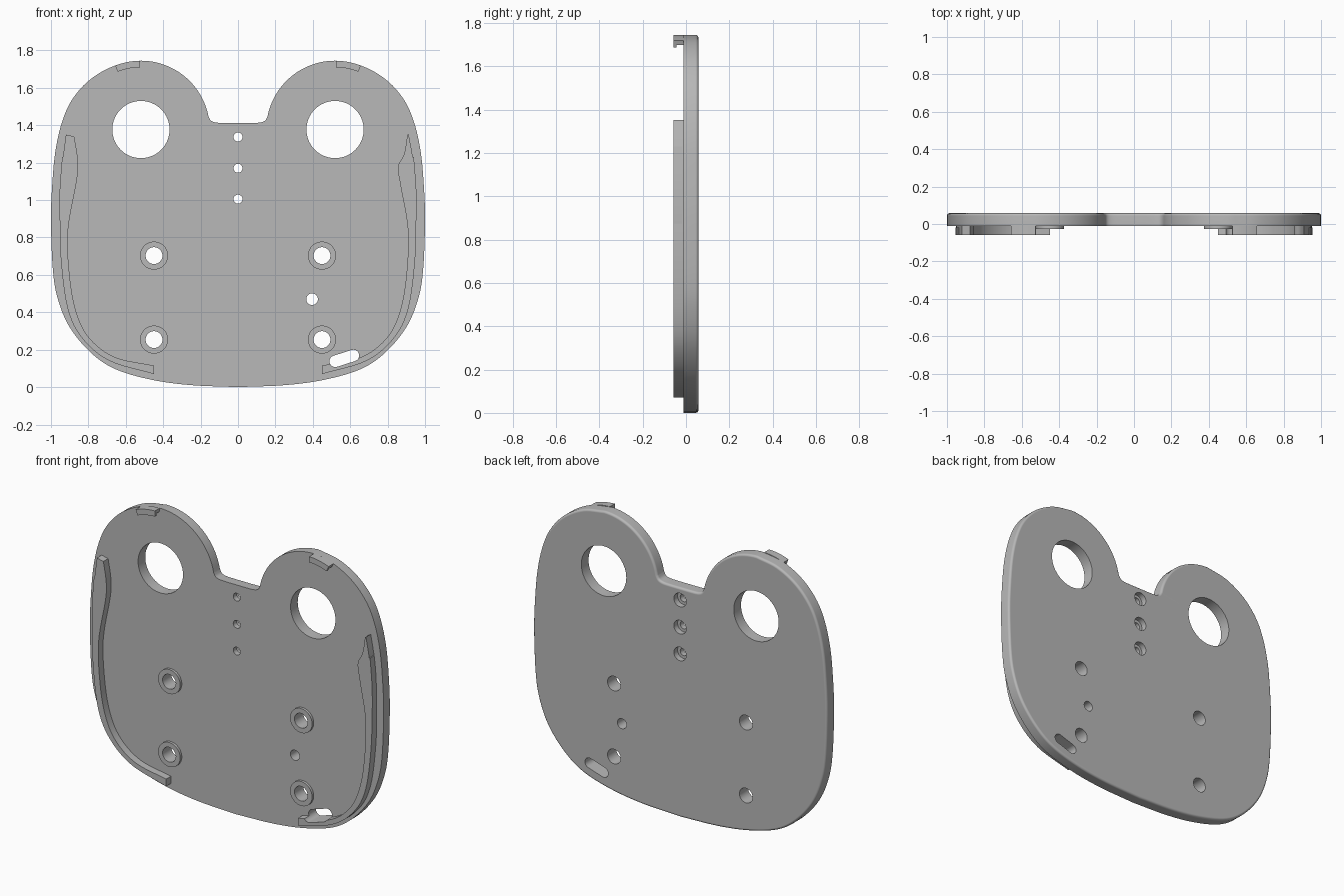
import bpy, bmesh
from math import sin, cos, radians, pi
from mathutils import Vector

if "Cube" in bpy.data.objects:
    bpy.data.objects.remove(bpy.data.objects["Cube"])

GREY = (0.48, 0.48, 0.48, 1)
grey = bpy.data.materials.new("plain grey")
grey.use_nodes = True
grey.diffuse_color = GREY
grey.node_tree.nodes["Principled BSDF"].inputs["Base Color"].default_value = GREY

BACK, FACE, RIM = 0.058, -0.012, -0.058   # depths of plate back, plate face, rib tops


def spline(pts, steps=6):
    """Smooth open path through the points (x, z)."""
    p = [Vector(q) for q in pts]
    p = [2 * p[0] - p[1]] + p + [2 * p[-1] - p[-2]]
    out = []
    for a, b, c, d in zip(p, p[1:], p[2:], p[3:]):
        for i in range(steps):
            t = i / steps
            out.append(0.5 * (2 * b + (c - a) * t + (2 * a - 5 * b + 4 * c - d) * t ** 2
                              + (3 * b - a - 3 * c + d) * t ** 3))
    return out + [p[-2]]


def arc(cx, cz, r, start, end, n):
    angles = [radians(start + (end - start) * i / n) for i in range(n + 1)]
    return [Vector((cx + r * cos(a), cz + r * sin(a))) for a in angles]


def circle(cx, cz, r, n=48):
    return arc(cx, cz, r, 0, 360, n)[:-1]


def mirrored(pts):
    return [Vector((-p[0], p[1])) for p in pts]


def prism(name, pts, y0, y1, round_back=0):
    """Extrude a front-view profile from y0 to y1."""
    bm = bmesh.new()
    front = bm.faces.new([bm.verts.new((p[0], y0, p[1])) for p in pts])
    new = bmesh.ops.extrude_face_region(bm, geom=[front], use_keep_orig=True)["geom"]
    back = [g for g in new if isinstance(g, bmesh.types.BMVert)]
    bmesh.ops.translate(bm, verts=back, vec=(0, y1 - y0, 0))
    bmesh.ops.recalc_face_normals(bm, faces=bm.faces)
    if round_back:
        rim = [e for e in bm.edges if all(abs(v.co.y - y1) < 1e-5 for v in e.verts)]
        bmesh.ops.bevel(bm, geom=rim, offset=round_back, segments=3,
                        profile=0.5, affect='EDGES')
    mesh = bpy.data.meshes.new(name)
    bm.to_mesh(mesh)
    bm.free()
    mesh.materials.append(grey)
    obj = bpy.data.objects.new(name, mesh)
    bpy.context.collection.objects.link(obj)
    return obj


def cut(obj, pts, y0=-0.2, y1=0.2):
    """Subtract an extruded profile, then discard the cutter."""
    cutter = prism("cutter", pts, y0, y1)
    cutter.hide_render = True
    mod = obj.modifiers.new("hole", 'BOOLEAN')
    mod.object, mod.operation, mod.solver = cutter, 'DIFFERENCE', 'EXACT'
    bpy.context.view_layer.objects.active = obj
    bpy.ops.object.modifier_apply(modifier=mod.name)
    bpy.data.objects.remove(cutter)


# Plate outline: outer flank, round lobe, fillet into the middle notch
LOBE_X, LOBE_Z, LOBE_R = 0.519, 1.377, 0.368
flank = spline([(0, 0), (0.257, 0.011), (0.47, 0.041), (0.66, 0.098), (0.79, 0.187),
                (0.9, 0.32), (0.963, 0.47), (0.99, 0.63), (1, 0.9), (0.992, 1.1),
                (0.975, 1.27), (0.94, 1.42), (0.885, 1.54), (0.79, 1.645),
                (0.66, 1.718), (LOBE_X, LOBE_Z + LOBE_R)])
lobe = arc(LOBE_X, LOBE_Z, LOBE_R, 90, 169, 24)[1:]
fillet = spline([lobe[-1], (0.144, 1.424), (0.115, 1.414), (0.06, 1.412)], 4)[1:]
half = flank + lobe + fillet
plate = prism("plate", half + mirrored(half[1:])[::-1], FACE, BACK, 0.014)

# Holes through the plate
slot = arc(0.617, 0.169, 0.031, -73, 107, 12) + arc(0.52, 0.138, 0.031, 107, 287, 12)
BOSSES = [(x, z) for x in (-0.449, 0.449) for z in (0.254, 0.703)]
for side in (-1, 1):
    cut(plate, circle(side * LOBE_X, LOBE_Z, 0.153, 64))
for x, z in BOSSES:
    cut(plate, circle(x, z, 0.045))
cut(plate, circle(0.396, 0.47, 0.031))
cut(plate, slot)
for z in (1.005, 1.17, 1.337):
    cut(plate, circle(0, z, 0.024, 32))
    cut(plate, circle(0, z, 0.042, 32), 0.022)
parts = [plate]

# Raised rings around the four mounting holes
for i, (x, z) in enumerate(BOSSES):
    ring = prism(f"mount_ring_{i + 1}", circle(x, z, 0.075), -0.028, FACE + 0.002)
    cut(ring, circle(x, z, 0.045))
    parts.append(ring)

# Curved side ribs: shared lower part, different upper ends
outer_low = [(0.449, 0.07), (0.684, 0.139), (0.83, 0.257), (0.91, 0.417), (0.947, 0.684)]
inner_low = [(0.909, 0.834), (0.898, 0.577), (0.861, 0.39), (0.79, 0.257),
             (0.658, 0.16), (0.449, 0.115)]
right_rib = (spline(outer_low + [(0.952, 0.925), (0.944, 1.15), (0.92, 1.35)])
             + spline([(0.876, 1.34), (0.857, 1.22), (0.861, 1.11)] + inner_low))
left_rib = (spline(outer_low + [(0.952, 0.925), (0.948, 1.1), (0.936, 1.22), (0.912, 1.353)])
            + spline([(0.906, 1.35), (0.888, 1.246), (0.856, 1.176), (0.872, 1.06)] + inner_low))
parts.append(prism("right_rib", mirrored(right_rib), RIM, FACE + 0.002))
rib = prism("left_rib", left_rib, RIM, FACE + 0.002)
cut(rib, slot)
parts.append(rib)

# Thin pads on the outside of the ribs
pad = spline([(0.951, 0.85), (0.955, 0.95), (0.952, 1.08), (0.94, 1.23)])
pad += [p - Vector((0.012, 0)) for p in reversed(pad)]
# Hooked clips on top of the lobes
wall = arc(LOBE_X, LOBE_Z, LOBE_R, 89, 68, 8) + arc(LOBE_X, LOBE_Z, 0.347, 68, 89, 8)
lip = arc(LOBE_X, LOBE_Z, LOBE_R, 89, 68, 8) + arc(LOBE_X, LOBE_Z, 0.333, 68, 89, 8)
for side, flip in (("left", list), ("right", mirrored)):
    parts.append(prism(side + "_rib_pad", flip(pad), RIM, -0.018))
    parts.append(prism(side + "_clip_wall", flip(wall), -0.044, FACE + 0.002))
    parts.append(prism(side + "_clip_lip", flip(lip), RIM, -0.044))

# Smooth the curved walls, keep flat faces flat
bpy.ops.object.select_all(action='DESELECT')
for obj in parts:
    obj.select_set(True)
bpy.context.view_layer.objects.active = plate
bpy.ops.object.shade_smooth_by_angle(angle=radians(32))
plate.modifiers.new("flat face shading", 'WEIGHTED_NORMAL').keep_sharp = True
